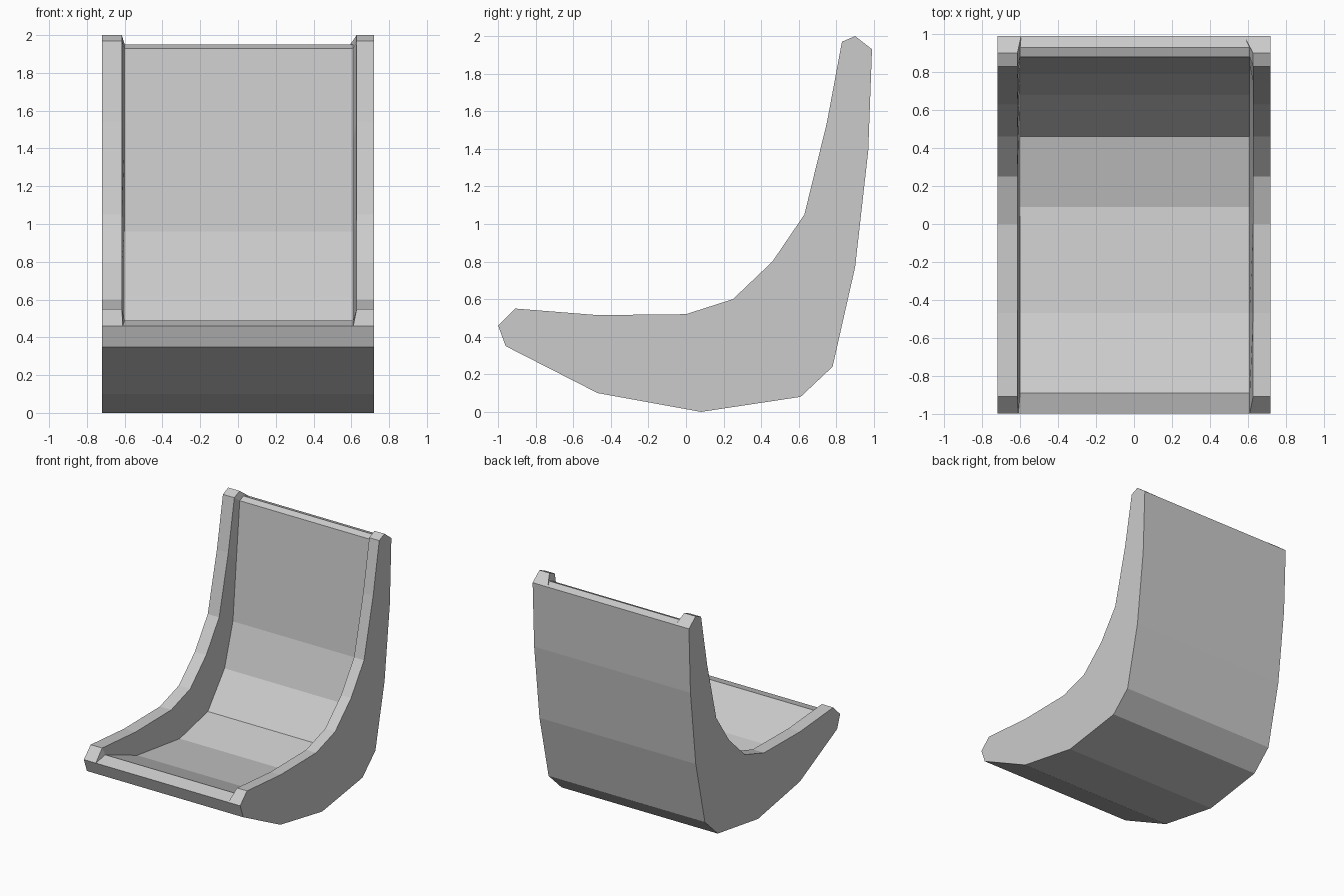
import bpy

if "Cube" in bpy.data.objects:
    bpy.data.objects.remove(bpy.data.objects["Cube"], do_unlink=True)

# Plain grey shell material
grey = bpy.data.materials.new("light_grey")
grey.use_nodes = True
colour = (0.6, 0.6, 0.6, 1)
grey.diffuse_color = colour
grey.node_tree.nodes["Principled BSDF"].inputs["Base Color"].default_value = colour

HALF = 0.72

# Side rail crest (y, z), from front lip to back of the top edge
rail = [(-1, .46), (-.91, .55), (-.47, .515), (0, .52), (.25, .6), (.46, .8),
        (.63, 1.05), (.75, 1.54), (.83, 1.97), (.9, 2), (.99, 1.93)]
# Sunken seat and backrest, one point for each crest point
dish = [(-1, .46), (-.89, .49), (-.47, .325), (.09, .25), (.46, .335), (.68, .61),
        (.79, .96), (.835, 1.45), (.88, 1.93), (.93, 1.95), (.99, 1.93)]
# Outer back and underside, from top edge down to front lip
under = [(.97, 1.39), (.9, .77), (.78, .24), (.61, .08), (.08, 0), (-.47, .1), (-.96, .35)]

verts, faces = [], []


def add_row(points, xs):
    """Add one lengthwise row of points and return its vertex indices."""
    start = len(verts)
    verts.extend((x, y, z) for x, (y, z) in zip(xs, points))
    return list(range(start, len(verts)))


def bridge(a, b):
    """Join two rows with a strip of quads."""
    for i in range(len(a) - 1):
        faces.append((a[i], b[i], b[i + 1], a[i + 1]))


def inner_xs(side, middle, back):
    """Inner edge of a rail, tapering where it meets the lip and top edge."""
    return [side * .61] + [side * middle] * (len(rail) - 2) + [side * back]


# Rows across the shell: outer rail, rail edge, dish edge, mirrored on the other side
n = len(rail)
rows = [add_row(rail, [-HALF] * n),
        add_row(rail, inner_xs(-1, .615, .595)),
        add_row(dish, inner_xs(-1, .6, .595)),
        add_row(dish, inner_xs(1, .61, .58)),
        add_row(rail, inner_xs(1, .628, .58)),
        add_row(rail, [HALF] * n)]
for a, b in zip(rows, rows[1:]):
    bridge(a, b)

# Underside, with edges shared by the lip and top edge
m = len(under)
low_r = add_row(under, [-HALF] * m)
low_l = add_row(under, [HALF] * m)
bridge([rows[0][-1]] + low_r + [rows[0][0]], [rows[-1][-1]] + low_l + [rows[-1][0]])
faces[-1 - m] = tuple([r[-1] for r in rows] + [low_l[0], low_r[0]])
faces[-1] = tuple([low_r[-1], low_l[-1]] + [r[0] for r in reversed(rows)])

# Flat outer sides
faces.append(tuple(reversed(rows[0] + low_r)))
faces.append(tuple(rows[-1] + low_l))

mesh = bpy.data.meshes.new("seat_shell")
mesh.from_pydata(verts, [], faces)
mesh.validate()
mesh.materials.append(grey)
seat = bpy.data.objects.new("seat_shell", mesh)
bpy.context.collection.objects.link(seat)

# Merge the shared corners and face everything outward
import bmesh
bm = bmesh.new()
bm.from_mesh(mesh)
bmesh.ops.remove_doubles(bm, verts=bm.verts, dist=0.0005)
bmesh.ops.recalc_face_normals(bm, faces=bm.faces)
bm.to_mesh(mesh)
bm.free()
